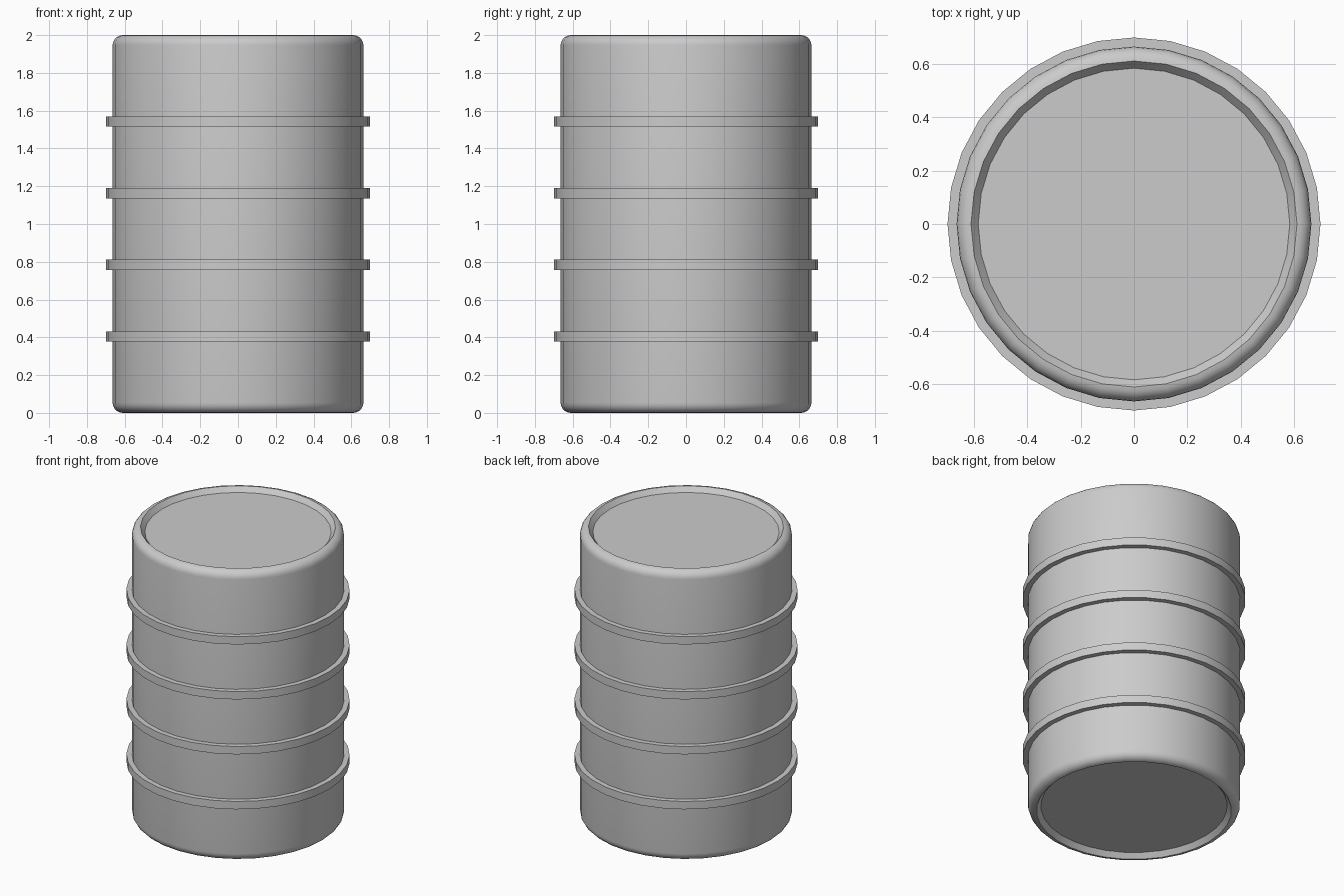
import bpy, bmesh, math

if "Cube" in bpy.data.objects:
    bpy.data.objects.remove(bpy.data.objects["Cube"])

SIDES = 32


def lathe(name, profile, closed=False, caps=False):
    """Revolve an (r, z) profile around the z axis."""
    bm = bmesh.new()
    rings = []
    for r, z in profile:
        rings.append([bm.verts.new((r * math.cos(2 * math.pi * i / SIDES),
                                    r * math.sin(2 * math.pi * i / SIDES), z))
                      for i in range(SIDES)])
    pairs = list(zip(rings, rings[1:]))
    if closed:
        pairs.append((rings[-1], rings[0]))
    for a, b in pairs:
        for i in range(SIDES):
            j = (i + 1) % SIDES
            bm.faces.new((a[i], a[j], b[j], b[i]))
    if caps:
        bm.faces.new(rings[0])
        bm.faces.new(rings[-1])
    bmesh.ops.recalc_face_normals(bm, faces=bm.faces)
    mesh = bpy.data.meshes.new(name)
    bm.to_mesh(mesh)
    bm.free()
    obj = bpy.data.objects.new(name, mesh)
    bpy.context.collection.objects.link(obj)
    bpy.ops.object.select_all(action='DESELECT')
    obj.select_set(True)
    bpy.context.view_layer.objects.active = obj
    bpy.ops.object.shade_smooth_by_angle(angle=math.radians(30))
    return obj


# Barrel body: recessed end panels and rounded outer rims
R, BEVEL, LID_R, DEPTH = 0.664, 0.054, 0.583, 0.033
STEPS = 5
lower = [(LID_R, DEPTH)]
for k in range(STEPS + 1):
    a = math.pi / 2 * k / STEPS
    lower.append((R - BEVEL + BEVEL * math.sin(a), BEVEL - BEVEL * math.cos(a)))
upper = [(r, 2 - z) for r, z in reversed(lower)]
lathe("barrel_body", lower + upper, caps=True)

# Four raised hoops around the body
for n in range(4):
    z = 0.405 + 0.379 * n
    lathe(f"hoop_{n + 1}", [(0.65, z - 0.027), (0.698, z - 0.027),
                            (0.698, z + 0.027), (0.65, z + 0.027)], closed=True)
